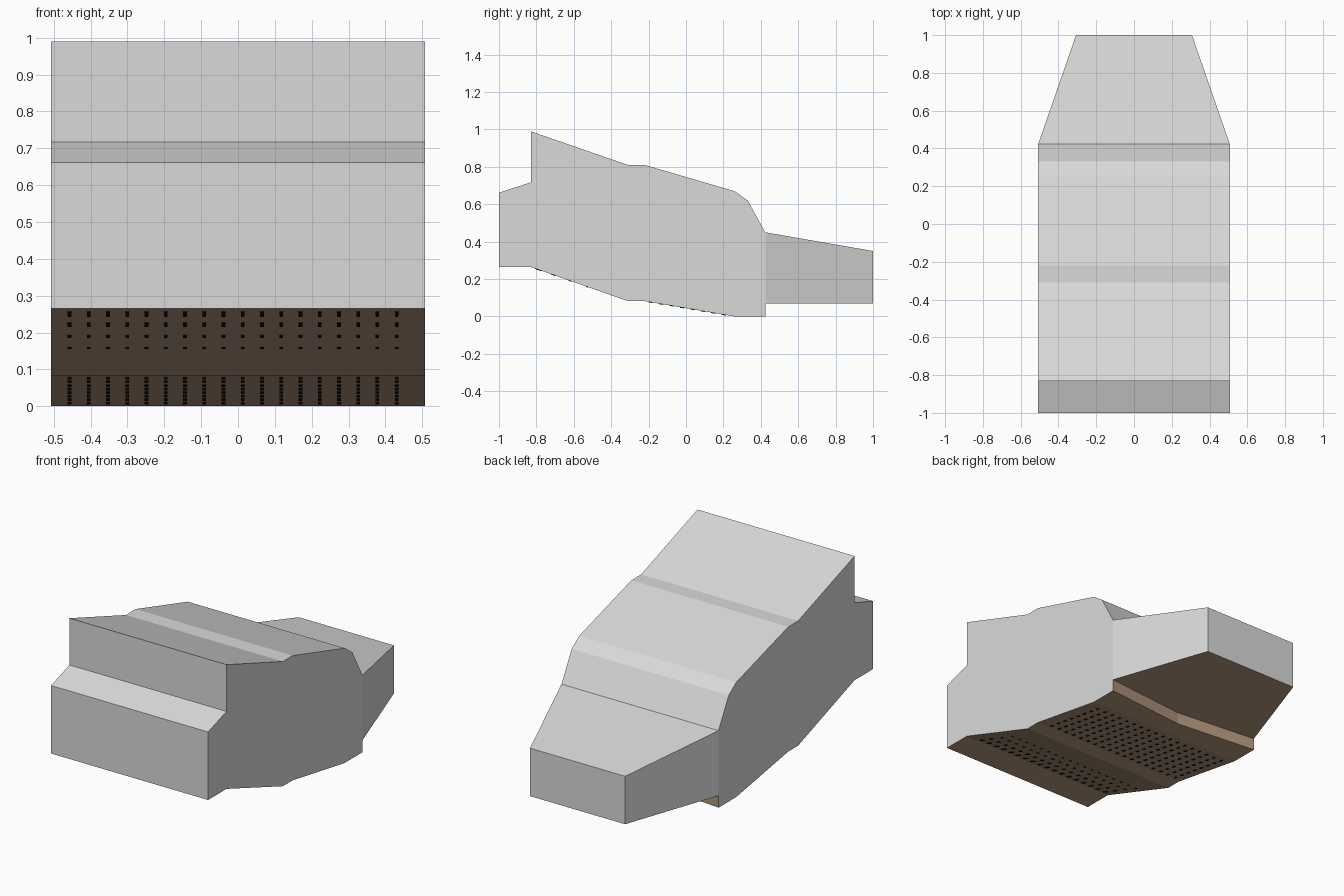
import bpy, bmesh
from mathutils import Vector

if "Cube" in bpy.data.objects:
    bpy.data.objects.remove(bpy.data.objects["Cube"])

W = 0.507   # half width of the main hull


def material(name, rgb):
    m = bpy.data.materials.new(name)
    m.diffuse_color = (*rgb, 1)
    m.use_nodes = True
    m.node_tree.nodes["Principled BSDF"].inputs["Base Color"].default_value = m.diffuse_color
    return m


grey = material("light grey panel", (0.70, 0.70, 0.70))
brown = material("brown underside", (0.46, 0.31, 0.21))
black = material("black studs", (0.005, 0.005, 0.005))


def finish(name, bm, mats, rule):
    bmesh.ops.remove_doubles(bm, verts=bm.verts, dist=0.0005)
    bmesh.ops.recalc_face_normals(bm, faces=bm.faces)
    bm.normal_update()
    for f in bm.faces:
        f.material_index = rule(f)
    me = bpy.data.meshes.new(name)
    bm.to_mesh(me)
    bm.free()
    for m in mats:
        me.materials.append(m)
    ob = bpy.data.objects.new(name, me)
    bpy.context.collection.objects.link(ob)
    return ob


# Main hull: side profile (y, z) swept across x, lower rear lip notched in a V
profile = [(-1, .265), (-.83, .265), (-.31, .082), (-.22, .082), (.26, 0),
           (.424, 0), (.424, .07), (.424, .0705), (.424, .45), (.33, .62),
           (.26, .67), (-.22, .81), (-.31, .81), (-.83, .99), (-.83, .717), (-1, .662)]
NOTCH = {5, 6}
bm = bmesh.new()
rings = []
for x in (-W, 0, W):
    rings.append([bm.verts.new((x, y - (.05 if x == 0 and i in NOTCH else 0), z))
                  for i, (y, z) in enumerate(profile)])
n = len(profile)
for a, b in zip(rings, rings[1:]):
    for i in range(n):
        j = (i + 1) % n
        bm.faces.new((a[i], a[j], b[j], b[i]))
bm.faces.new(rings[0])
bm.faces.new(rings[-1])


def hull_rule(f):
    c = f.calc_center_median()
    lip = c.y > .3 and c.z < .075
    return 1 if f.normal.z < -.1 or (lip and abs(f.normal.x) < .5) else 0


finish("main_hull", bm, [grey, brown], hull_rule)

# Tapered tail block
bm = bmesh.new()
front = [bm.verts.new((s * W, .424, z)) for s, z in ((-1, .07), (1, .07), (1, .45), (-1, .45))]
back = [bm.verts.new((s * .307, 1, z)) for s, z in ((-1, .07), (1, .07), (1, .35), (-1, .35))]
for i in range(4):
    j = (i + 1) % 4
    bm.faces.new((front[i], front[j], back[j], back[i]))
bm.faces.new(back)
bm.faces.new(front)
finish("tail", bm, [grey, brown], lambda f: 1 if f.normal.z < -.5 else 0)

# Rows of small studs on the two sloping underside panels
bm = bmesh.new()


def stud_row(y, length, start, end):
    (y0, z0), (y1, z1) = start, end
    slope = (z1 - z0) / (y1 - y0)
    for k in range(18):
        x = -.457 + k * .0522
        ring = []
        for drop in (-.002, .003):
            ring.append([bm.verts.new((x + sx * .005, y + sy * length / 2,
                                       z0 + slope * (y + sy * length / 2 - y0) - drop))
                         for sx, sy in ((-1, -1), (1, -1), (1, 1), (-1, 1))])
        top, low = ring
        for i in range(4):
            j = (i + 1) % 4
            bm.faces.new((top[i], top[j], low[j], low[i]))
        bm.faces.new(top)
        bm.faces.new(low)


for y, length in ((-.79, .035), (-.71, .025), (-.62, .016), (-.53, .01)):
    stud_row(y, length, profile[1], profile[2])
for k in range(8):
    stud_row(-.19 + k * .056, .022, profile[3], profile[4])
finish("underside_studs", bm, [black], lambda f: 0)
